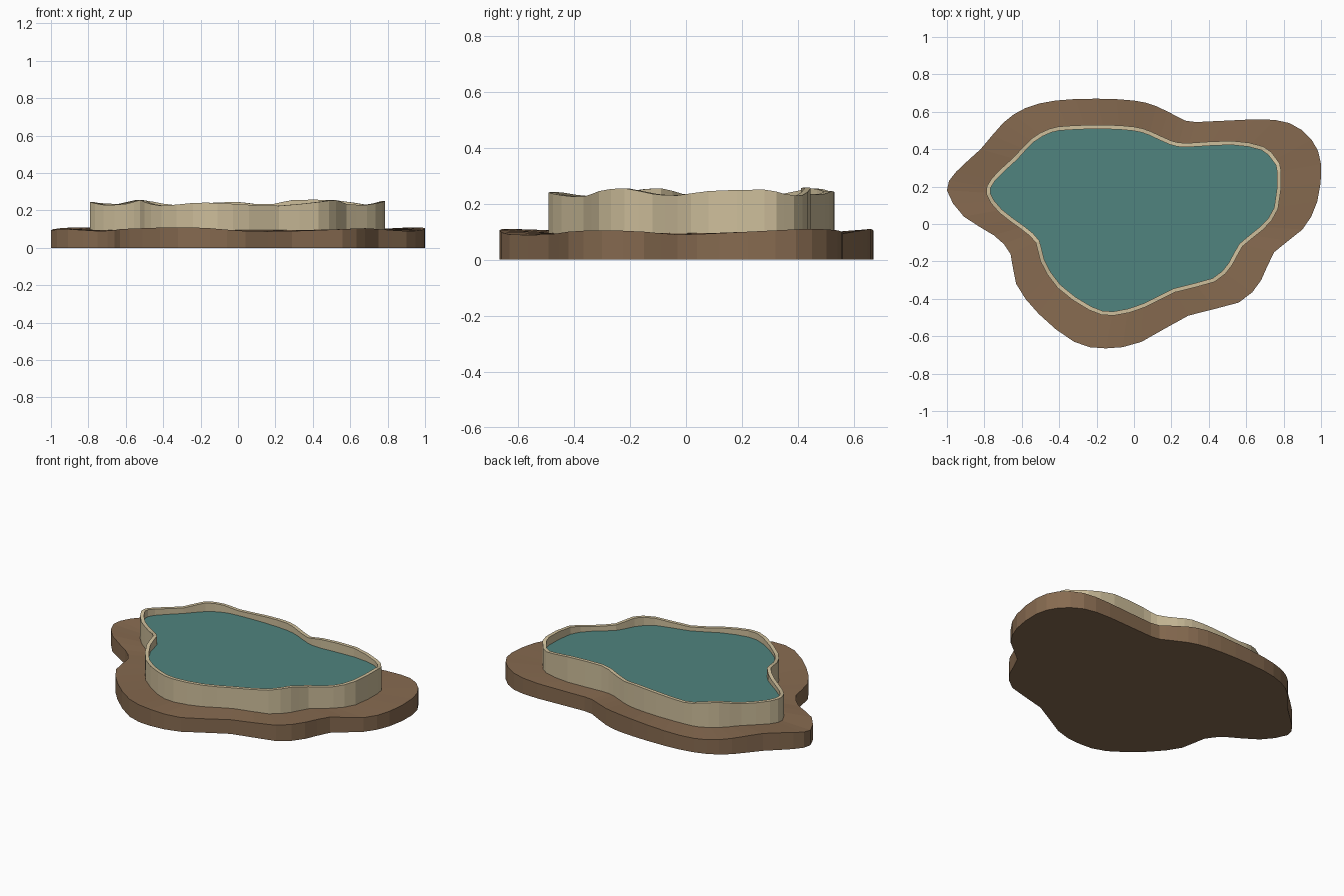
import bpy, bmesh
from mathutils import Vector

if "Cube" in bpy.data.objects:
    bpy.data.objects.remove(bpy.data.objects["Cube"])

# Control points (x, y, top height) for the two paired outlines
BANK = [(-1.0, .18, .095), (-.95, .28, .105), (-.82, .40, .11), (-.70, .54, .10),
        (-.58, .62, .09), (-.42, .66, .09), (-.20, .67, .10), (0, .66, .11),
        (.12, .63, .105), (.24, .57, .095), (.33, .545, .09), (.65, .56, .095),
        (.83, .54, .105), (.95, .45, .11), (1.0, .32, .105), (.98, .12, .095),
        (.90, -.03, .09), (.75, -.15, .10), (.68, -.30, .105), (.56, -.42, .10),
        (.29, -.49, .09), (.04, -.63, .09), (-.15, -.665, .105), (-.32, -.63, .11),
        (-.51, -.48, .105), (-.63, -.32, .10), (-.66, -.16, .095), (-.75, -.06, .09),
        (-.91, .04, .10)]
RIM = [(-.79, .16, .245), (-.76, .245, .24), (-.64, .36, .235), (-.55, .455, .255),
       (-.45, .51, .245), (-.35, .525, .23), (-.16, .53, .24), (0, .52, .245),
       (.09, .495, .235), (.20, .445, .235), (.29, .433, .255), (.52, .445, .255),
       (.69, .415, .23), (.76, .35, .235), (.787, .28, .25), (.77, .08, .245),
       (.69, -.03, .23), (.58, -.12, .235), (.525, -.22, .255), (.43, -.31, .245),
       (.22, -.365, .225), (.06, -.445, .23), (-.11, -.49, .24), (-.24, -.46, .24),
       (-.41, -.34, .225), (-.50, -.20, .245), (-.525, -.10, .255), (-.60, -.03, .235),
       (-.72, .06, .23)]


def outline(ctrl):
    """Double the point count along a closed Catmull-Rom curve."""
    p = [Vector(c) for c in ctrl]
    out = []
    for i in range(len(p)):
        a, b, c, d = p[i - 1], p[i], p[(i + 1) % len(p)], p[(i + 2) % len(p)]
        out += [b, (9 * (b + c) - a - d) / 16]
    return out


def inset(loop, dist):
    """Shift a clockwise loop inwards."""
    out = []
    for i, p in enumerate(loop):
        t = loop[(i + 1) % len(loop)] - loop[i - 1]
        out.append(p + Vector((t.y, -t.x, 0)).normalized() * dist)
    return out


def at(loop, z):
    return [Vector((p.x, p.y, z)) for p in loop]


def loft(name, rings, color, closed=False):
    """Skin a stack of rings; cap the ends unless the stack is closed."""
    bm = bmesh.new()
    vs = [[bm.verts.new(p) for p in r] for r in rings]
    n = len(vs[0])
    for k in range(len(vs) if closed else len(vs) - 1):
        a, b = vs[k], vs[(k + 1) % len(vs)]
        for i in range(n):
            j = (i + 1) % n
            bm.faces.new((a[i], a[j], b[j], b[i]))
    if not closed:
        bm.faces.new(vs[0])
        bm.faces.new(vs[-1])
    bmesh.ops.recalc_face_normals(bm, faces=bm.faces)
    me = bpy.data.meshes.new(name)
    bm.to_mesh(me)
    bm.free()
    mat = bpy.data.materials.new(name)
    mat.diffuse_color = (*color, 1)
    mat.use_nodes = True
    mat.node_tree.nodes["Principled BSDF"].inputs["Base Color"].default_value = mat.diffuse_color
    me.materials.append(mat)
    bpy.context.collection.objects.link(bpy.data.objects.new(name, me))


bank, rim = outline(BANK), outline(RIM)
inner = inset(rim, .022)

# Earth slab with a wavy upper edge
loft("earth_bank", [at(bank, 0), bank, at(inner, .095)], (.24, .145, .08))
# Thin sandy wall around the pool
loft("pool_rim", [at(rim, .085), rim, inner, at(inner, .085)], (.62, .52, .33), closed=True)
# Water body
water = inset(rim, .021)
loft("water", [at(water, .10), at(water, .20)], (.08, .23, .21))
